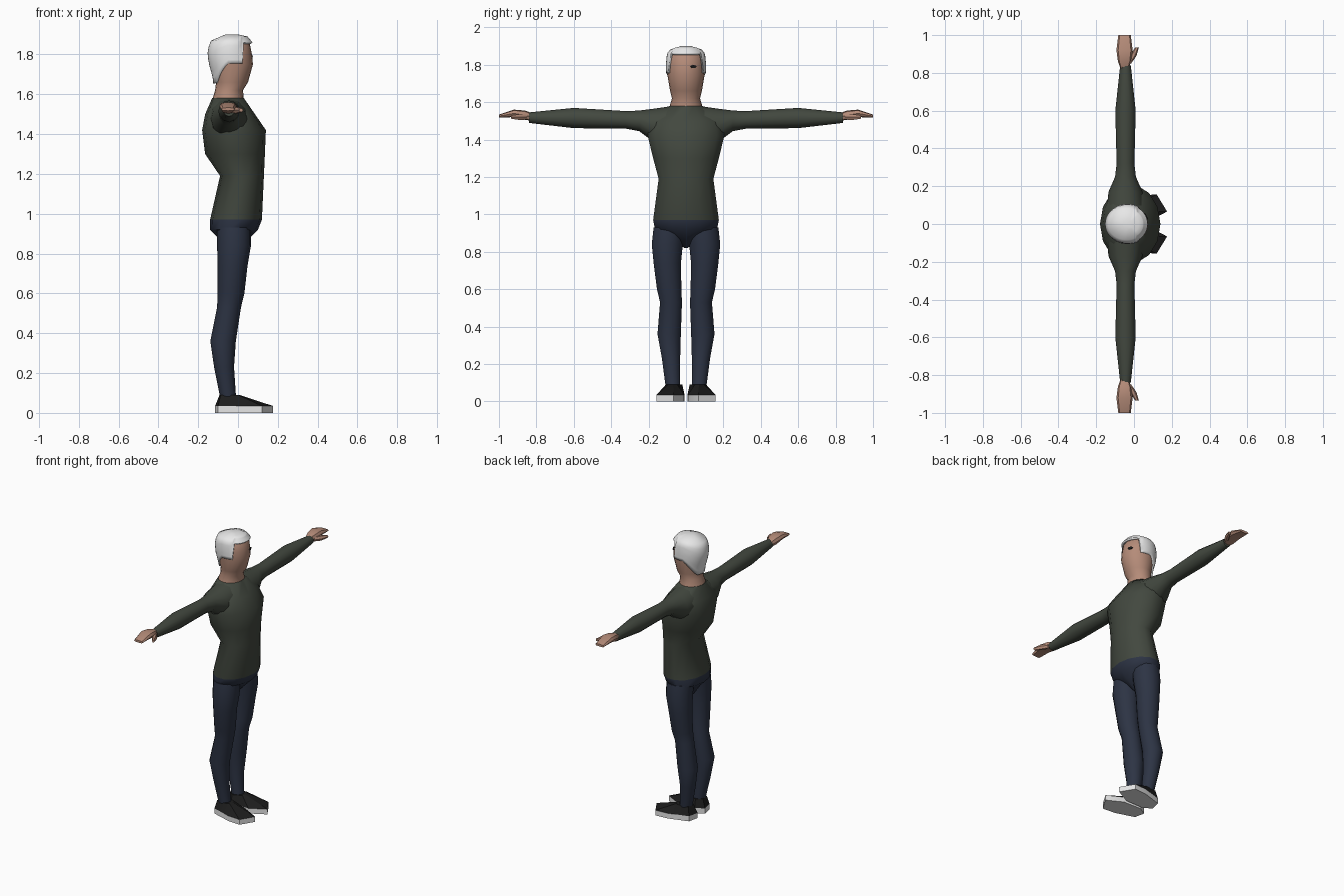
import bpy, bmesh, math
from mathutils import Vector

cube = bpy.data.objects.get("Cube")
if cube:
    bpy.data.objects.remove(cube)


def material(name, *rgb):
    mat = bpy.data.materials.new(name)
    mat.use_nodes = True
    mat.diffuse_color = (*rgb, 1)
    shader = next(n for n in mat.node_tree.nodes if n.type == 'BSDF_PRINCIPLED')
    shader.inputs["Base Color"].default_value = (*rgb, 1)
    shader.inputs["Roughness"].default_value = 0.8
    return mat


skin = material("skin", 0.46, 0.26, 0.19)
knit = material("dark green knit", 0.055, 0.065, 0.05)
navy = material("navy cloth", 0.026, 0.034, 0.058)
white_hair = material("white hair", 0.8, 0.8, 0.8)
black = material("black", 0.012, 0.012, 0.012)
white_rubber = material("white rubber", 0.78, 0.78, 0.78)


def stack(name, loops, *materials, mirror=False, angle=50, open_start=False):
    """Skin a series of matching closed loops into one object."""
    bm = bmesh.new()
    rows = [[bm.verts.new(point) for point in loop] for loop in loops]
    for lower, upper in zip(rows, rows[1:]):
        for i in range(len(lower)):
            bm.faces.new((lower[i - 1], lower[i], upper[i], upper[i - 1]))
    bm.faces.new(rows[-1])
    if not open_start:
        bm.faces.new(rows[0])
    bmesh.ops.recalc_face_normals(bm, faces=bm.faces)
    mesh = bpy.data.meshes.new(name)
    bm.to_mesh(mesh)
    bm.free()
    for mat in materials:
        mesh.materials.append(mat)
    mesh.shade_smooth()
    mesh.set_sharp_from_angle(angle=math.radians(angle))
    part = bpy.data.objects.new(name, mesh)
    bpy.context.collection.objects.link(part)
    if mirror:
        modifier = part.modifiers.new("Mirror", 'MIRROR')
        modifier.use_axis = (False, True, False)
        modifier.use_mirror_merge = False
    return part


def oval(centre, across, up, sides=14, power=1):
    """Loop around centre spanned by two radius vectors; power below one squares it."""
    loop = []
    for i in range(sides):
        turn = math.tau * i / sides
        c, s = math.cos(turn), math.sin(turn)
        c = math.copysign(abs(c) ** power, c)
        s = math.copysign(abs(s) ** power, s)
        loop.append(Vector(centre) + c * Vector(across) + s * Vector(up))
    return loop


def level_oval(z, x, depth, width, y=0, sides=14):
    return oval((x, y, z), (depth, 0, 0), (0, width, 0), sides)


def upright_oval(y, x, z, depth, height, sides=12, power=1):
    return oval((x, y, z), (depth, 0, 0), (0, 0, height), sides, power)


# Trunk: height, centre, depth and half width; trousers below the hem
HEM = 0.97
trunk = [(0.82, -0.03, 0.03, 0.01), (0.88, -0.02, 0.08, 0.08), (0.92, -0.02, 0.12, 0.17),
         (HEM, -0.01, 0.13, 0.18), (1.19, 0.02, 0.11, 0.15), (1.3, -0.015, 0.15, 0.18),
         (1.42, -0.02, 0.16, 0.21), (1.5, -0.04, 0.125, 0.2), (1.58, -0.05, 0.08, 0.09)]
torso = stack("jumper_and_hips", [level_oval(*row) for row in trunk], knit, navy)
for face in torso.data.polygons:
    face.material_index = int(face.center.z < HEM)

# Round sleeves: distance from the middle, height, radius
sleeve = [(0.07, 1.48, 0.1), (0.17, 1.475, 0.09), (0.25, 1.5, 0.055), (0.32, 1.505, 0.047),
          (0.6, 1.515, 0.054), (0.84, 1.517, 0.028)]
stack("sleeves", [upright_oval(y, -0.045, z, r, r) for y, z, r in sleeve], knit, mirror=True)

# Round trouser legs: height, centre, radius
leg = [(0.08, -0.05, 0.07, 0.04), (0.23, -0.07, 0.08, 0.05), (0.36, -0.075, 0.09, 0.064),
       (0.53, -0.045, 0.08, 0.06), (0.6, -0.035, 0.09, 0.067), (0.74, -0.027, 0.1, 0.075),
       (0.84, -0.02, 0.1, 0.085), (0.93, -0.02, 0.09, 0.085)]
stack("trouser_legs", [level_oval(z, x, r, r, y) for z, x, y, r in leg], navy, mirror=True)

# Neck and head
HEAD = [(1.57, -0.05, 0.08, 0.09), (1.62, -0.045, 0.07, 0.075), (1.66, -0.03, 0.08, 0.085),
        (1.75, -0.03, 0.105, 0.1), (1.8, -0.035, 0.105, 0.1), (1.85, -0.035, 0.095, 0.095),
        (1.88, -0.035, 0.07, 0.07), (1.89, -0.03, 0.02, 0.02)]
stack("head", [level_oval(*row, sides=20) for row in HEAD], skin)


def head_at(z):
    for low, high in zip(HEAD, HEAD[1:]):
        if z <= high[0]:
            break
    return Vector(low[1:]).lerp(Vector(high[1:]), (z - low[0]) / (high[0] - low[0]))


def hairline(degrees):
    """High over the brow, level by the ears, sloping down to the nape."""
    if degrees < 60:
        return 1.86
    slope = (degrees - 100) / 50
    return 1.755 - 0.1 * min(1, max(0, slope))


# Hair: a shell that follows the head above the hairline
COLUMNS, ROWS, CROWN, GAP = 40, 8, 1.9, 0.013
hair_loops = []
for row in range(ROWS + 1):
    loop = []
    for column in range(COLUMNS):
        turn = math.tau * column / COLUMNS - math.pi
        edge = hairline(abs(math.degrees(turn)))
        z = edge + (CROWN - edge) * row / ROWS
        x, depth, width = head_at(z - 0.01)
        loop.append((x + (depth + GAP) * math.cos(turn), (width + GAP / 2) * math.sin(turn), z))
    hair_loops.append(loop)
hair = stack("hair", hair_loops, white_hair, open_start=True)
shell = hair.modifiers.new("Thickness", 'SOLIDIFY')
shell.thickness = GAP

# Single dark eye mark
bpy.ops.mesh.primitive_cylinder_add(vertices=8, radius=1, depth=0.008, location=(0.064, 0.04, 1.79),
                                    rotation=(0, math.pi / 2, math.radians(24)))
eye = bpy.context.object
eye.name = "eye"
eye.scale = (0.008, 0.017, 1)
eye.data.materials.append(black)

# Hands: distance, centre, half width and half thickness, with thumbs
hand = [(0.82, -0.05, 1.52, 0.02, 0.02), (0.86, -0.05, 1.53, 0.035, 0.025),
        (0.92, -0.05, 1.54, 0.043, 0.02), (1, -0.05, 1.525, 0.033, 0.008)]
stack("hands", [upright_oval(*row, sides=8, power=0.7) for row in hand],
      skin, mirror=True, angle=35)
thumb = [(0.85, -0.03, 0.015), (0.89, -0.005, 0.018), (0.935, 0.016, 0.01)]
stack("thumbs", [upright_oval(y, x, 1.52, r, r, sides=6) for y, x, r in thumb],
      skin, mirror=True, angle=35)

# Shoes: outline with the toe turned outward, drawn in to a round ankle
outline = [Vector(p) for p in [(0.175, 0.066), (0.12, 0.157), (0.03, 0.15), (-0.1, 0.11),
                               (-0.115, 0.04), (-0.06, 0.008), (0.07, 0.01)]]
ankle_centre = Vector((-0.045, 0.07))
ankle = [ankle_centre + (p - ankle_centre).normalized() * 0.052 for p in outline]


def at_height(points, z):
    return [(*p, z) for p in points]


SOLE_TOP = 0.035
stack("shoe_soles", [at_height(outline, 0), at_height(outline, SOLE_TOP)],
      white_rubber, mirror=True, angle=30)
stack("shoe_uppers", [at_height(outline, SOLE_TOP), at_height(ankle, 0.09)],
      black, mirror=True, angle=30)
